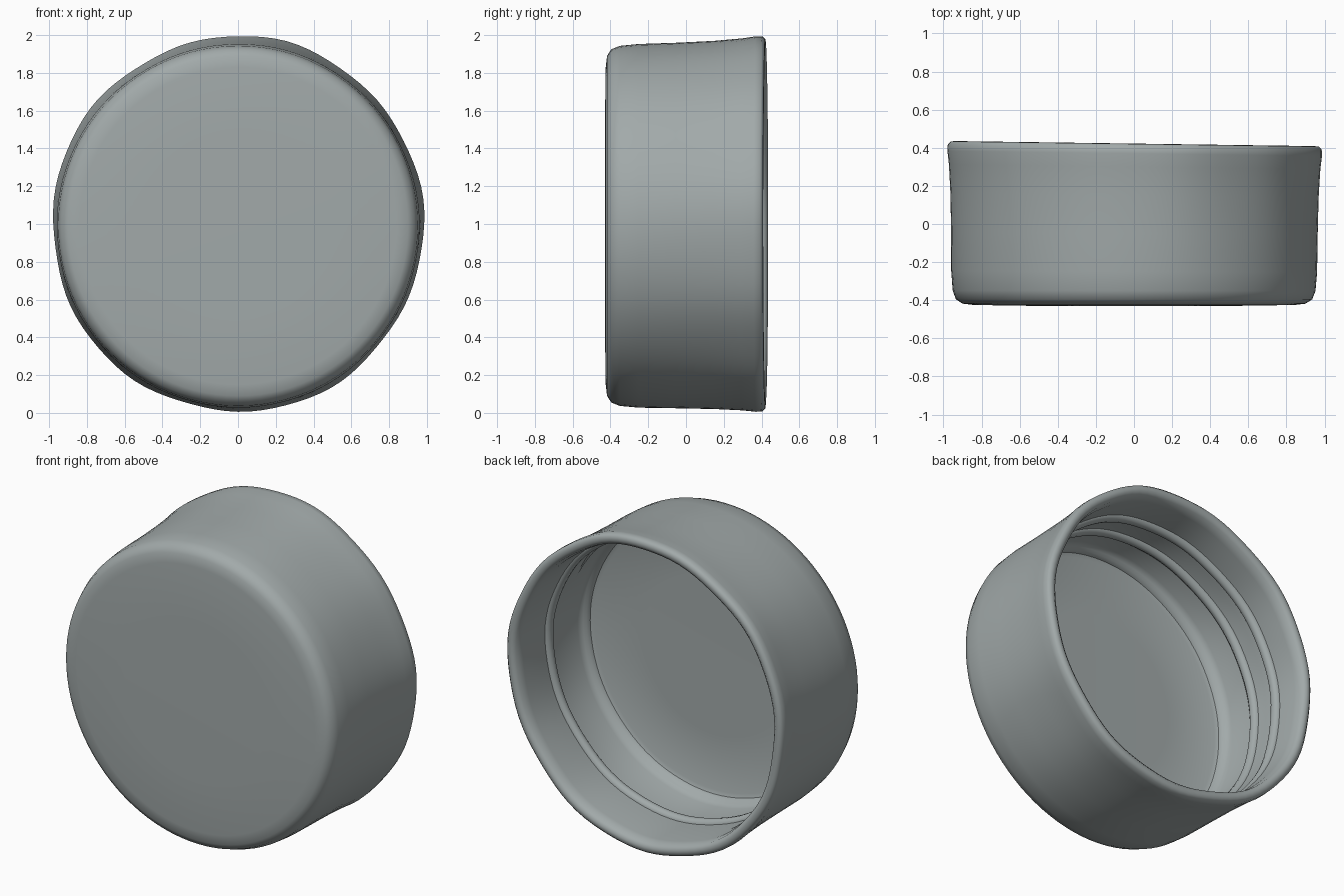
import bpy, bmesh
from math import sin, cos, pi, radians

if "Cube" in bpy.data.objects:
    bpy.data.objects.remove(bpy.data.objects["Cube"])

SEGMENTS = 96
CENTRE_Z = 0.99

grey = bpy.data.materials.new("cap_grey")
grey.diffuse_color = (0.36, 0.40, 0.40, 1)
grey.use_nodes = True
grey.node_tree.nodes["Principled BSDF"].inputs["Base Color"].default_value = grey.diffuse_color

# cap cross-section as (radius, y): front centre -> outer wall -> rim -> inner floor
profile = [
    (0.50, -0.430), (0.84, -0.425), (0.90, -0.418), (0.935, -0.395),
    (0.952, -0.35), (0.960, -0.25), (0.962, -0.05), (0.966, 0.15),
    (0.974, 0.30), (0.982, 0.37), (0.980, 0.405), (0.965, 0.420),
    (0.940, 0.422), (0.918, 0.405), (0.908, 0.35), (0.905, 0.10),
    (0.905, -0.20), (0.890, -0.235), (0.875, -0.245), (0.868, -0.275),
    (0.845, -0.285), (0.50, -0.290),
]


def place(r, y, a):
    """Point on the slightly warped cap: taller and tilted towards the rim."""
    t = max(0.0, min(1.0, (y + 0.43) / 0.85))
    wobble = 0.005 * t * (sin(5 * a + 1) + 0.7 * sin(11 * a))
    r += wobble
    x = r * cos(a)
    z = CENTRE_Z + 0.012 * t * t + r * sin(a) * (1 + 0.013 * t)
    return (x, y - 0.014 * x * t, z)


# cap shell
bm = bmesh.new()
angles = [2 * pi * i / SEGMENTS for i in range(SEGMENTS)]
rings = [[bm.verts.new(place(r, y, a)) for a in angles] for r, y in profile]
for lower, upper in zip(rings, rings[1:]):
    for i in range(SEGMENTS):
        j = (i + 1) % SEGMENTS
        bm.faces.new((lower[i], lower[j], upper[j], upper[i]))
for ring, y in ((rings[0], -0.430), (rings[-1], -0.290)):
    hub = bm.verts.new(place(0, y, 0))
    for i in range(SEGMENTS):
        bm.faces.new((hub, ring[i], ring[(i + 1) % SEGMENTS]))
bmesh.ops.recalc_face_normals(bm, faces=bm.faces)
mesh = bpy.data.meshes.new("cap_shell")
bm.to_mesh(mesh)
bm.free()
shell = bpy.data.objects.new("cap_shell", mesh)
bpy.context.collection.objects.link(shell)
mesh.materials.append(grey)
bpy.context.view_layer.objects.active = shell
shell.select_set(True)
bpy.ops.object.shade_smooth_by_angle(angle=radians(50))

# inner screw thread, sunk into the wall and tapering at both ends
curve = bpy.data.curves.new("screw_thread", "CURVE")
curve.dimensions = "3D"
curve.bevel_depth = 0.035
curve.bevel_resolution = 3
curve.use_fill_caps = True
spline = curve.splines.new("POLY")
steps = 160
spline.points.add(steps)
for i, p in enumerate(spline.points):
    f = i / steps
    p.co = (*place(0.912, -0.08 + 0.30 * f, 0.4 + 2 * pi * 1.6 * f), 1)
    p.radius = min(1, 0.2 + 12 * min(f, 1 - f))
spline.use_smooth = True
curve.materials.append(grey)
thread = bpy.data.objects.new("screw_thread", curve)
bpy.context.collection.objects.link(thread)
